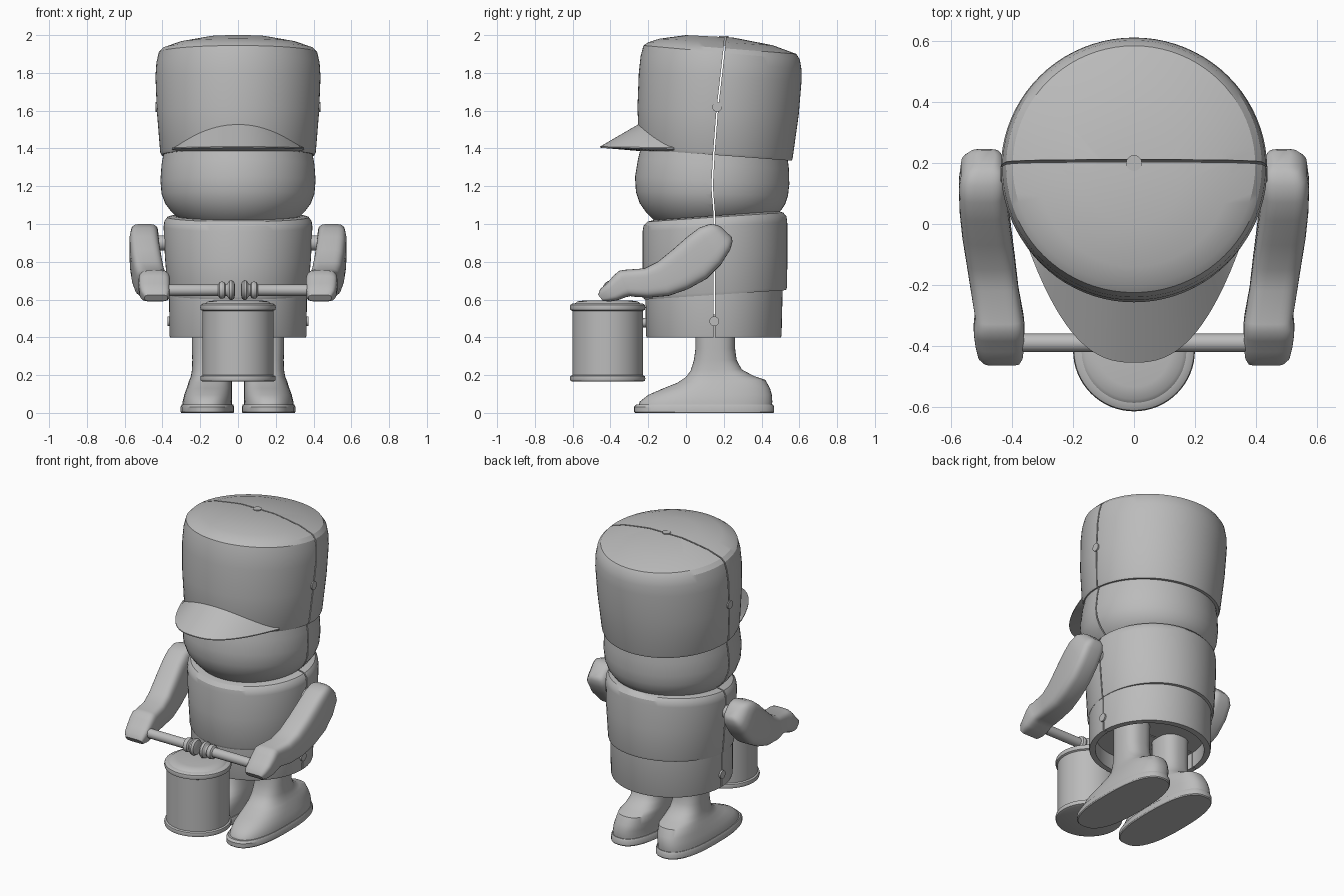
import bpy, bmesh, math
from mathutils import Vector, Matrix

if "Cube" in bpy.data.objects:
    bpy.data.objects.remove(bpy.data.objects["Cube"], do_unlink=True)

gray = bpy.data.materials.new("plain_gray")
gray.use_nodes = True
gray.diffuse_color = (0.5, 0.5, 0.5, 1)
gray.node_tree.nodes["Principled BSDF"].inputs["Base Color"].default_value = (0.5, 0.5, 0.5, 1)


def finish(bm, name, smooth=True, angle=32):
    bmesh.ops.recalc_face_normals(bm, faces=bm.faces)
    mesh = bpy.data.meshes.new(name)
    bm.to_mesh(mesh)
    bm.free()
    mesh.materials.append(gray)
    obj = bpy.data.objects.new(name, mesh)
    bpy.context.collection.objects.link(obj)
    if smooth:
        shade(obj, angle)
    return obj


def shade(obj, angle=32):
    bpy.ops.object.select_all(action='DESELECT')
    obj.select_set(True)
    bpy.context.view_layer.objects.active = obj
    bpy.ops.object.shade_smooth_by_angle(angle=math.radians(angle))


def skin(bm, rings):
    """Join equal closed rings of points into a capped solid."""
    rows = [[bm.verts.new(p) for p in ring] for ring in rings]
    n = len(rows[0])
    for a, b in zip(rows, rows[1:]):
        for i in range(n):
            j = (i + 1) % n
            bm.faces.new((a[i], a[j], b[j], b[i]))
    bm.faces.new(rows[0])
    bm.faces.new(rows[-1])


def loft(name, sections, power=2.0, count=64, side=1, angle=32):
    """Each section: front y, z, back y, z, centre x, half width."""
    rings = []
    for fy, fz, by, bz, xc, rx in sections:
        ring = []
        for i in range(count):
            a = 2 * math.pi * i / count
            c, s = math.cos(a), math.sin(a)
            u = math.copysign(abs(c) ** (2 / power), c)
            v = math.copysign(abs(s) ** (2 / power), s)
            ring.append((side * (xc + rx * v),
                         (fy + by) / 2 + (by - fy) / 2 * u,
                         (fz + bz) / 2 + (bz - fz) / 2 * u))
        rings.append(ring)
    bm = bmesh.new()
    skin(bm, rings)
    return finish(bm, name, angle=angle)


def lathe(name, profile, origin, axis, count=48):
    """Spin (radius, distance) points about an axis."""
    rot = Vector((0, 0, 1)).rotation_difference(Vector(axis)).to_matrix()
    rings = [[Vector(origin) + rot @ Vector((r * math.cos(2 * math.pi * i / count),
                                            r * math.sin(2 * math.pi * i / count), h))
              for i in range(count)] for r, h in profile]
    bm = bmesh.new()
    skin(bm, rings)
    return finish(bm, name)


# Tall tilted hat
hat = loft("hat", [
    (-.245, 1.395, .56, 1.335, 0, .405),
    (-.25, 1.41, .565, 1.35, 0, .412),
    (-.257, 1.62, .597, 1.58, 0, .43),
    (-.25, 1.80, .612, 1.76, 0, .437),
    (-.24, 1.89, .611, 1.82, 0, .432),
    (-.225, 1.945, .603, 1.87, 0, .42),
    (-.20, 1.962, .585, 1.90, 0, .398),
    (-.14, 1.981, .46, 1.946, 0, .31),
    (0, 2.0, .25, 1.987, 0, .15)], count=80, angle=25)

# Round head
head = loft("head", [
    (-.235, 1.42, .535, 1.37, 0, .39),
    (-.255, 1.34, .545, 1.29, 0, .405),
    (-.27, 1.25, .547, 1.21, 0, .411),
    (-.265, 1.17, .54, 1.15, 0, .405),
    (-.245, 1.11, .525, 1.105, 0, .385),
    (-.21, 1.06, .505, 1.075, 0, .355),
    (-.165, 1.015, .48, 1.05, 0, .32),
    (-.12, .99, .44, 1.03, 0, .28)])

# Jacket with rounded shoulder edge
jacket = loft("jacket", [
    (-.22, .60, .53, .65, 0, .367),
    (-.228, .615, .535, .665, 0, .372),
    (-.23, .80, .537, .85, 0, .387),
    (-.23, .96, .536, 1.01, 0, .394),
    (-.225, .99, .532, 1.04, 0, .39),
    (-.205, 1.012, .515, 1.06, 0, .375),
    (-.175, 1.02, .49, 1.068, 0, .345)])

# Skirt of the jacket, hollow underneath
skirt = loft("jacket_skirt", [
    (-.175, .50, .465, .50, 0, .325),
    (-.175, .40, .465, .40, 0, .325),
    (-.208, .40, .502, .40, 0, .36),
    (-.212, .41, .506, .41, 0, .363),
    (-.215, .62, .512, .67, 0, .365)])

# Seam cutter splits the shells with a narrow gap
path = [(.215, 2.1), (.205, 1.95), (.165, 1.6), (.148, 1.38), (.138, 1.2),
        (.15, 1.05), (.15, .3)]
bm = bmesh.new()
skin(bm, [[(-.7, y - .004, z), (.7, y - .004, z), (.7, y + .004, z), (-.7, y + .004, z)]
          for y, z in path])
cutter = finish(bm, "seam_cutter", smooth=False)
cutter.hide_render = True
for obj, ang in ((hat, 25), (head, 32), (jacket, 32), (skirt, 32)):
    mod = obj.modifiers.new("seam", 'BOOLEAN')
    mod.operation = 'DIFFERENCE'
    mod.solver = 'EXACT'
    mod.object = cutter
    bpy.context.view_layer.objects.active = obj
    bpy.ops.object.modifier_apply(modifier=mod.name)
    shade(obj, ang)
bpy.data.objects.remove(cutter, do_unlink=True)

# Visor: wedge from the hat wall to a curved outer lip
bm = bmesh.new()
rings = []
for i in range(-20, 21):
    s = i / 20
    xi, xo = .34 * s, .35 * s
    yi = .157 - math.sqrt(.40 ** 2 - xi ** 2)
    yo = -.07 - .385 * (1 - abs(s) ** 2.5)
    lip = 1.398 + .006 * (1 - s * s)
    rings.append([(xi, yi, 1.405 + .128 * (1 - s * s)), (xo, yo, lip + .006),
                  (xo, yo, lip), (xi, yi, 1.386)])
skin(bm, rings)
finish(bm, "visor")

# Drum with two rims and a slightly raised skin
lathe("drum", [(.185, .165), (.197, .17), (.2, .182), (.197, .195), (.187, .2),
               (.187, .54), (.197, .545), (.2, .557), (.197, .572), (.187, .578),
               (.172, .58), (.16, .59), (.12, .596)], (0, -.415, 0), (0, 0, 1), 64)
lathe("drum_peg", [(.025, 0), (.025, .06)], (0, -.25, .478), (0, 1, 0), 16)
lathe("hat_top_peg", [(.026, 0), (.026, .05)], (0, .2, 1.945), (0, 0, 1), 20)

for name, side in (("left", 1), ("right", -1)):
    # Arm bends forward and ends in a fist
    loft(name + "_arm", [
        (.185, .985, .243, .93, .485, .03),
        (.165, .995, .246, .905, .49, .055),
        (.125, 1.0, .235, .865, .495, .073),
        (.07, .98, .185, .785, .497, .078),
        (.01, .935, .11, .71, .493, .080),
        (-.07, .865, .01, .655, .483, .081),
        (-.15, .80, -.09, .62, .470, .080),
        (-.22, .765, -.20, .610, .458, .079),
        (-.33, .757, -.275, .615, .442, .079),
        (-.355, .752, -.295, .618, .443, .083),
        (-.385, .725, -.32, .612, .443, .083),
        (-.42, .685, -.36, .597, .441, .08),
        (-.455, .655, -.40, .59, .438, .074),
        (-.465, .625, -.44, .592, .434, .06)], power=4, count=40, side=side, angle=40)
    lathe(name + "_shoulder_peg", [(.04, 0), (.04, .12)], (side * .34, .14, .9), (side, 0, 0), 24)

    # Drumstick with collar and knob
    lathe(name + "_drumstick", [
        (.03, .40), (.03, .105), (.042, .098), (.046, .085), (.042, .072), (.03, .065),
        (.034, .056), (.05, .046), (.053, .033), (.045, .021), (.025, .015)],
        (0, -.39, .65), (side, 0, 0), 28)

    # Boot and leg
    loft(name + "_leg", [
        (-.25, .04, .455, .04, .163, .132),
        (-.245, .06, .457, .06, .163, .130),
        (-.20, .095, .455, .095, .158, .127),
        (-.12, .13, .445, .13, .152, .120),
        (-.045, .16, .42, .175, .146, .114),
        (.0, .19, .36, .195, .142, .108),
        (.025, .225, .295, .23, .142, .102),
        (.042, .28, .268, .28, .145, .097),
        (.05, .34, .26, .34, .148, .096),
        (.05, .52, .26, .52, .148, .098)], power=2.5, count=48, side=side, angle=40)
    loft(name + "_sole", [
        (-.268, 0, .462, 0, .162, .138),
        (-.275, .006, .467, .006, .162, .142),
        (-.275, .032, .467, .032, .162, .142),
        (-.262, .045, .46, .045, .162, .136)], power=2.5, count=48, side=side)

    # Seam pegs on the flanks
    for label, y, z, x in (("hat", .165, 1.62, .40), ("skirt", .15, .485, .335)):
        lathe(name + "_" + label + "_peg", [(.026, 0), (.026, .038)],
              (side * x, y, z), (side, 0, 0), 20)
